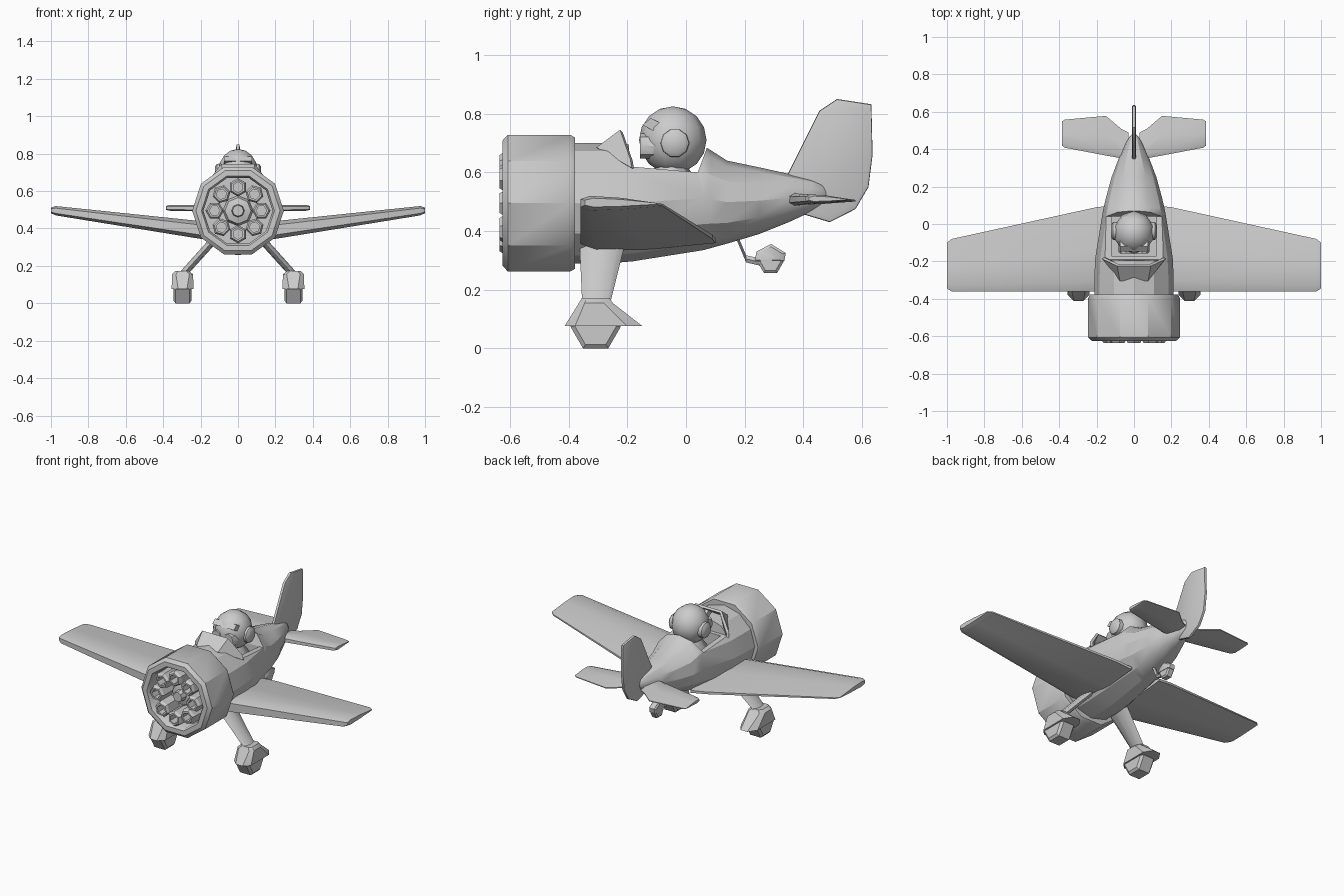
import bpy, bmesh
from math import sin, cos, pi

if "Cube" in bpy.data.objects:
    bpy.data.objects.remove(bpy.data.objects["Cube"])


def shade(ob, angle=0.7):
    bpy.ops.object.select_all(action='DESELECT')
    bpy.context.view_layer.objects.active = ob
    ob.select_set(True)
    bpy.ops.object.shade_smooth_by_angle(angle=angle)


def loft(name, rings, mirror=False, angle=0.7):
    """Skin a list of equal-length point rings and cap both ends."""
    bm = bmesh.new()
    vs = [[bm.verts.new(p) for p in r] for r in rings]
    n = len(vs[0])
    for a, b in zip(vs, vs[1:]):
        for i in range(n):
            j = (i + 1) % n
            bm.faces.new((a[i], a[j], b[j], b[i]))
    bm.faces.new(vs[0])
    bm.faces.new(vs[-1])
    bmesh.ops.recalc_face_normals(bm, faces=bm.faces)
    me = bpy.data.meshes.new(name)
    bm.to_mesh(me)
    bm.free()
    ob = bpy.data.objects.new(name, me)
    bpy.context.collection.objects.link(ob)
    shade(ob, angle)
    if mirror:
        ob.modifiers.new("mirror", 'MIRROR')
    return ob


def ring_y(n, rx, rz, x, y, z, ph=0.0):
    return [(x + rx * cos(ph + 2 * pi * i / n), y, z + rz * sin(ph + 2 * pi * i / n)) for i in range(n)]


def ring_x(n, r, x, y, z):
    return [(x, y + r * cos(2 * pi * i / n), z + r * sin(2 * pi * i / n)) for i in range(n)]


def ring_z(n, rx, ry, x, y, z):
    return [(x + rx * cos(2 * pi * i / n), y + ry * sin(2 * pi * i / n), z) for i in range(n)]


def chamfer_rect(x0, x1, y0, y1, z, c):
    return [(x0 + c, y0, z), (x1 - c, y0, z), (x1, y0 + c, z), (x1, y1 - 1.5 * c, z),
            (x1 - c, y1, z), (x0 + c, y1, z), (x0, y1 - 1.5 * c, z), (x0, y0 + c, z)]


def airfoil(x, y0, y1, z, t):
    c = y1 - y0
    prof = [(0, -.28), (0, .28), (.12, .5), (.5, .36), (1, -.05), (1, -.2), (.5, -.42), (.12, -.5)]
    return [(x, y0 + a * c, z + b * t) for a, b in prof]


# Cowling: ten-sided shell, open at the front
CZ = 0.495
loft("cowling", [ring_y(10, r, r, 0, y, CZ) for r, y in
                 [(.185, -.52), (.185, -.61), (.195, -.625), (.225, -.625), (.245, -.607),
                  (.245, -.395), (.235, -.378)]], angle=0.6)

# Engine hub and eight hollow cylinders
loft("engine_hub", [ring_y(8, r, r, 0, y, CZ) for r, y in [(.085, -.51), (.07, -.55), (.035, -.56), (.03, -.60)]])
for k in range(8):
    a = k * pi / 4
    x, z = .125 * cos(a), CZ + .125 * sin(a)
    loft("engine_cylinder", [ring_y(6, r, r, x, y, z, a) for r, y in
                             [(.028, -.57), (.028, -.635), (.039, -.635), (.049, -.62), (.049, -.51)]], angle=0.5)

# Fuselage: y, half width, bottom, top
stations = [(-.40, .212, .29, .70), (-.28, .212, .288, .70), (-.18, .207, .297, .695), (.06, .168, .335, .69),
            (.085, .163, .342, .675), (.14, .15, .357, .64), (.25, .12, .39, .617), (.35, .082, .43, .595),
            (.43, .045, .467, .575), (.465, .025, .49, .56), (.48, .01, .515, .54)]
body = loft("fuselage", [ring_y(12, w, (t - b) / 2, 0, y, (t + b) / 2) for y, w, b, t in stations])

# Cockpit opening: sloped rim cut plus an inner well
rim = [(-.19, .62), (.04, .60), (.07, .68), (.08, .9), (-.21, .9)]
well = [(-.17, .48), (.04, .48), (.04, .75), (-.17, .75)]
for name, prof, w in [("rim_cutter", rim, .3), ("well_cutter", well, .12)]:
    cutter = loft(name, [[(s * w, y, z) for y, z in prof] for s in (-1, 1)])
    cutter.hide_render = True
    m = body.modifiers.new(name, 'BOOLEAN')
    m.operation, m.solver, m.object = 'DIFFERENCE', 'EXACT', cutter
    bpy.context.view_layer.objects.active = body
    bpy.ops.object.modifier_apply(modifier=name)
    bpy.data.objects.remove(cutter)
shade(body, 0.5)

# Windscreen: three panels with thickness
me = bpy.data.meshes.new("windscreen")
low = [(-.17, -.185, .615), (-.075, -.305, .685), (.075, -.305, .685), (.17, -.185, .615)]
top = [(-.165, -.19, .645), (-.09, -.225, .745), (.09, -.225, .745), (.165, -.19, .645)]
me.from_pydata(low + top, [], [(i, i + 1, i + 5, i + 4) for i in range(3)])
screen = bpy.data.objects.new("windscreen", me)
bpy.context.collection.objects.link(screen)
m = screen.modifiers.new("thickness", 'SOLIDIFY')
m.thickness, m.offset = .016, -1

# Pilot: torso, head, goggles, ear pads
loft("pilot_torso", [ring_z(8, r, r * .9, 0, -.05, z) for r, z in [(.10, .48), (.10, .57), (.06, .62), (.05, .66)]])
bpy.ops.mesh.primitive_uv_sphere_add(segments=10, ring_count=8, radius=.115, location=(0, -.045, .71))
head = bpy.context.object
head.name = "pilot_head"
head.scale.x = .95
shade(head, 0.9)
loft("goggles", [ring_y(8, rx, .042, x, y, .69) for rx, x, y in
                 [(.04, .042, -.08), (.04, .042, -.148), (.033, .042, -.157)]], mirror=True)
loft("goggle_brow", [[(s * .075, y, z) for y, z in
                      [(-.10, .735), (-.148, .762), (-.12, .785), (-.09, .77)]] for s in (-1, 1)])
loft("ear_pad", [ring_x(10, r, x, -.038, .70) for r, x in
                 [(.05, .08), (.048, .112), (.035, .122)]], mirror=True)

# Wings
loft("wing", [airfoil(*s) for s in
              [(.10, -.36, .10, .379, .10), (.20, -.36, .09, .392, .095), (.975, -.36, -.08, .495, .05),
               (1.0, -.345, -.10, .497, .03)]], mirror=True)

# Tailplane
loft("tailplane", [airfoil(*s) for s in
                   [(.03, .34, .49, .508, .04), (.07, .352, .51, .508, .042), (.15, .366, .578, .508, .036),
                    (.37, .408, .558, .51, .03), (.386, .42, .548, .51, .018)]], mirror=True)

# Fin and rudder: outline thickened to a lens
outline = [(.34, .58), (.455, .81), (.515, .85), (.632, .832), (.636, .66), (.622, .55), (.578, .475),
           (.49, .43), (.39, .46)]
cy, cz = .52, .64


def fin_ring(x, s):
    return [(x, cy + (y - cy) * s, cz + (z - cz) * s) for y, z in outline]


loft("tail_fin", [fin_ring(-.012, .9), fin_ring(-.007, .99), fin_ring(0, 1), fin_ring(.007, .99),
                  fin_ring(.012, .9)])

# Main landing gear: strut, fairing, wheel
loft("gear_strut", [ring_z(8, rx, ry, x, y, z) for rx, ry, x, y, z in
                    [(.028, .078, .11, -.285, .36), (.027, .048, .295, -.306, .155)]], mirror=True)
loft("wheel_fairing", [chamfer_rect(*s) for s in
                       [(.262, .335, -.355, -.26, .172, .015), (.24, .352, -.365, -.25, .155, .02),
                        (.238, .355, -.413, -.15, .077, .035)]], mirror=True, angle=0.5)
loft("wheel", [ring_x(6, r, x, -.308, .0745) for r, x in
               [(.07, .248), (.086, .26), (.086, .333), (.07, .345)]], mirror=True, angle=0.5)

# Tail wheel: bent strut, wheel, fork fairing
loft("tail_strut", [ring_y(6, .014, .014, 0, y, z) for y, z in
                    [(.165, .40), (.205, .305), (.28, .288)]])
loft("tail_wheel", [ring_x(6, r, x, .288, .296) for r, x in
                    [(.035, -.022), (.045, -.015), (.045, .015), (.035, .022)]], angle=0.5)
loft("tail_wheel_cover", [[(s * .024 * k, .288 + (y - .288) * q, .31 + (z - .31) * q) for y, z in
                           [(.235, .30), (.24, .33), (.29, .356), (.34, .325), (.335, .298)]]
                          for s, k, q in [(-1, 1, .8), (-1, .7, 1), (1, .7, 1), (1, 1, .8)]])
